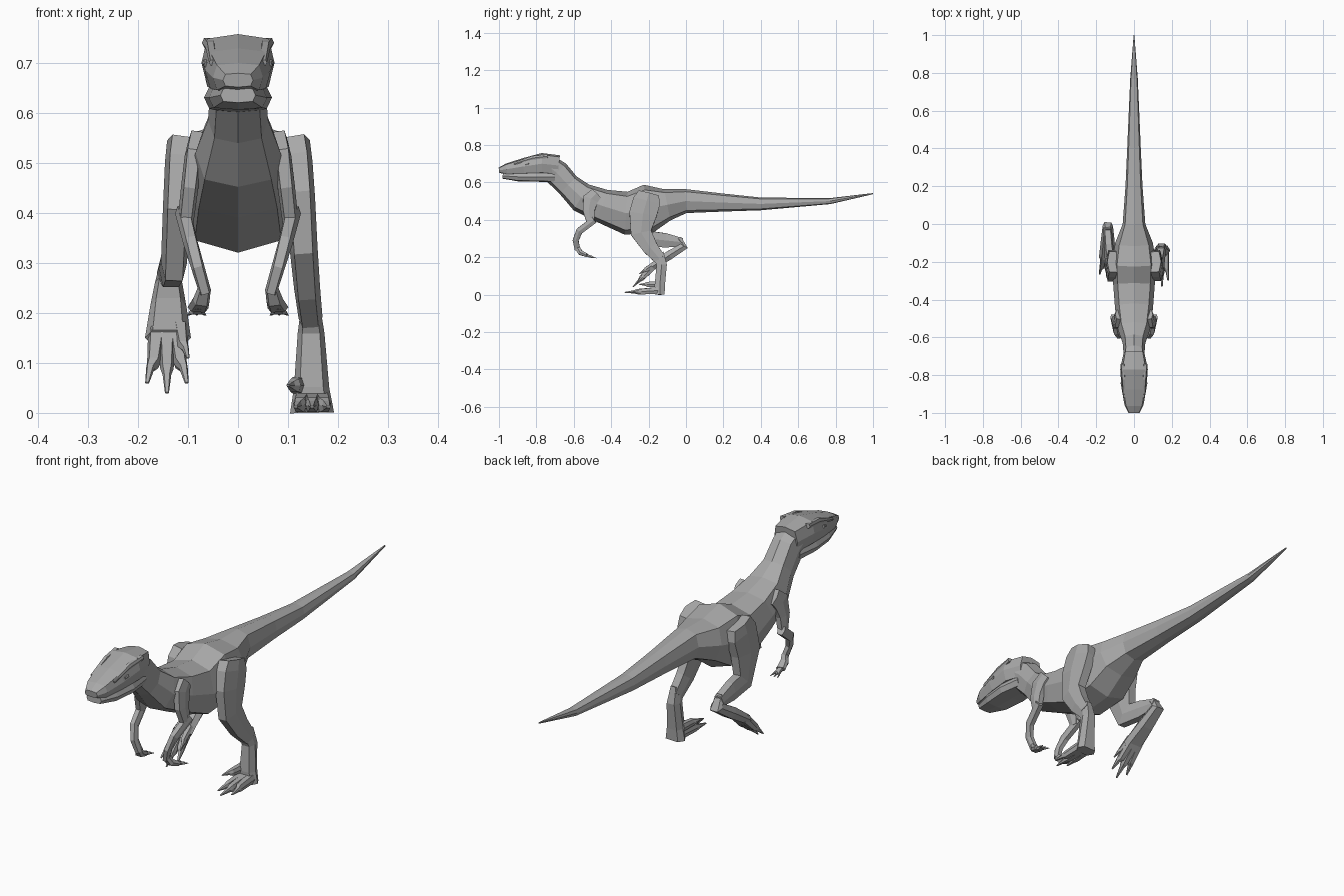
import bpy
import bmesh
from math import cos, sin, tau, copysign
from mathutils import Vector

cube = bpy.data.objects.get("Cube")
if cube:
    bpy.data.objects.remove(cube, do_unlink=True)

grey = (0.4, 0.4, 0.4, 1)
hide = bpy.data.materials.new("grey_hide")
hide.use_nodes = True
hide.diffuse_color = grey
hide.node_tree.nodes["Principled BSDF"].inputs["Base Color"].default_value = grey


def rounded_section(sides, power):
    """Regular polygon whose corners are pushed outward as power falls below one."""
    def bulge(value):
        return copysign(abs(value) ** power, value) if abs(value) > 0.001 else 0
    angles = [tau * i / sides for i in range(sides)]
    return [(bulge(cos(a)), bulge(sin(a))) for a in angles]


def loft(name, centres, widths, depths, section):
    """Sweep a section along a path, each ring square to the path, with capped ends."""
    bm = bmesh.new()
    rings = []
    last = len(centres) - 1
    for i, centre in enumerate(centres):
        along = (centres[min(i + 1, last)] - centres[max(i - 1, 0)]).normalized()
        across = Vector((1, 0, 0))
        across = (across - along * across.dot(along)).normalized()
        up = across.cross(along)
        rings.append([bm.verts.new(centre + across * (u * widths[i]) + up * (v * depths[i]))
                      for u, v in section])
    for near, far in zip(rings, rings[1:]):
        for i in range(len(section)):
            bm.faces.new((near[i - 1], near[i], far[i], far[i - 1]))
    bm.faces.new(rings[0])
    bm.faces.new(rings[-1])
    bmesh.ops.recalc_face_normals(bm, faces=bm.faces)
    mesh = bpy.data.meshes.new(name)
    bm.to_mesh(mesh)
    bm.free()
    mesh.materials.append(hide)
    bpy.context.collection.objects.link(bpy.data.objects.new(name, mesh))


def trunk(name, stations, power):
    """Central part; each station is y, z, half width, half depth."""
    centres = [Vector((0, y, z)) for y, z, width, depth in stations]
    widths = [station[2] for station in stations]
    depths = [station[3] for station in stations]
    loft(name, centres, widths, depths, rounded_section(8, power))


def blend(ends, count):
    """Even steps from the first end value to the second."""
    start, stop = ends
    return [start + (stop - start) * i / (count - 1) for i in range(count)]


def limb(name, side, x_ends, width_ends, joints):
    """Side part; x and half width blend evenly, each joint is y, z, half depth."""
    count = len(joints)
    centres = [Vector((side * x, y, z))
               for x, (y, z, depth) in zip(blend(x_ends, count), joints)]
    depths = [depth for y, z, depth in joints]
    loft(name, centres, blend(width_ends, count), depths, rounded_section(6, 0.6))


def clawed_digit(name, side, x_ends, start, reach, thickness):
    """Straight toe or finger that steps down to a pointed claw."""
    (y, z), (reach_y, reach_z) = start, reach
    profile = ((0, 1), (0.6, 0.8), (0.7, 0.5), (1, 0.1))
    joints = [(y + reach_y * t, z + reach_z * t, thickness * size) for t, size in profile]
    limb(name, side, x_ends, (thickness * 0.9, thickness * 0.2), joints)


# Torso with the neck and the long tail
trunk("body", [
    (1, .54, .002, .003),
    (.77, .5, .02, .016),
    (.4, .485, .036, .034),
    (.2, .492, .045, .048),
    (0, .5, .06, .064),
    (-.1, .48, .1, .085),
    (-.2, .46, .115, .13),
    (-.32, .435, .11, .115),
    (-.45, .475, .1, .09),
    (-.56, .52, .085, .08),
    (-.63, .585, .06, .065),
    (-.69, .65, .055, .07),
    (-.74, .69, .06, .06),
], power=0.7)

# Skull and lower jaw, meeting along the mouth line
trunk("skull", [
    (-.68, .69, .055, .055),
    (-.77, .7, .073, .057),
    (-.87, .685, .066, .044),
    (-.96, .67, .05, .03),
    (-1, .665, .03, .014),
], power=0.5)
trunk("lower_jaw", [
    (-.7, .63, .055, .03),
    (-.8, .63, .068, .026),
    (-.9, .63, .058, .024),
    (-.98, .635, .035, .015),
], power=0.5)

# Parts that match on both sides: brow, eye and arm
for side, word in ((1, "left"), (-1, "right")):
    limb(f"{word}_brow", side, (.06, .05), (.012, .008),
         [(-.74, .74, .01), (-.82, .73, .013), (-.92, .7, .006)])
    limb(f"{word}_eye", side, (.065, .062), (.006, .006),
         [(-.84, .7, .007), (-.86, .695, .007)])
    limb(f"{word}_upper_arm", side, (.08, .105), (.02, .016),
         [(-.48, .54, .035), (-.51, .51, .045), (-.52, .45, .035), (-.51, .38, .02)])
    limb(f"{word}_forearm", side, (.11, .065), (.016, .012),
         [(-.49, .4, .02), (-.57, .34, .02), (-.59, .29, .017), (-.58, .24, .016)])
    limb(f"{word}_palm", side, (.067, .08), (.013, .021),
         [(-.58, .25, .014), (-.565, .225, .015), (-.53, .21, .01)])
    for number, x in enumerate(blend((.065, .1), 3), 1):
        clawed_digit(f"{word}_finger_{number}", side, (.08, x),
                     (-.55, .215), (-.55 + .62, -.02), .009)

# Planted left leg
limb("left_thigh", 1, (.11, .145), (.034, .024),
     [(-.2, .54, .06), (-.21, .5, .08), (-.23, .43, .08),
      (-.24, .33, .06), (-.19, .25, .045), (-.14, .19, .033)])
limb("left_shank", 1, (.145, .148), (.018, .044),
     [(-.15, .22, .034), (-.13, .16, .03), (-.14, .05, .03), (-.14, 0, .028)])

# Raised right leg
limb("right_thigh", -1, (.11, .14), (.032, .022),
     [(-.2, .54, .06), (-.21, .5, .08), (-.23, .41, .08),
      (-.2, .3, .055), (-.11, .29, .042), (-.02, .28, .024)])
limb("right_shank", -1, (.138, .14), (.018, .046),
     [(-.04, .3, .018), (-.01, .26, .024), (-.09, .21, .026), (-.18, .15, .02)])

# Three splayed toes on each foot, the middle one longest
for number, spread in enumerate((-.033, 0, .033), 1):
    stretch = 1.2 if spread == 0 else 1
    clawed_digit(f"left_toe_{number}", 1, (.148 + spread * .6, .148 + spread),
                 (-.15, .022), (-.15 * stretch, -.01), .02)
    clawed_digit(f"right_toe_{number}", -1, (.142 + spread * .6, .142 + spread * 1.2),
                 (-.165, .16), (-.1 * stretch, -.1 * stretch), .02)

# Raised inner sickle claws
clawed_digit("left_sickle_claw", 1, (.12, .1), (-.14, .055), (-.11, 0), .018)
clawed_digit("right_sickle_claw", -1, (.115, .1), (-.16, .17), (-.09, -.06), .016)
